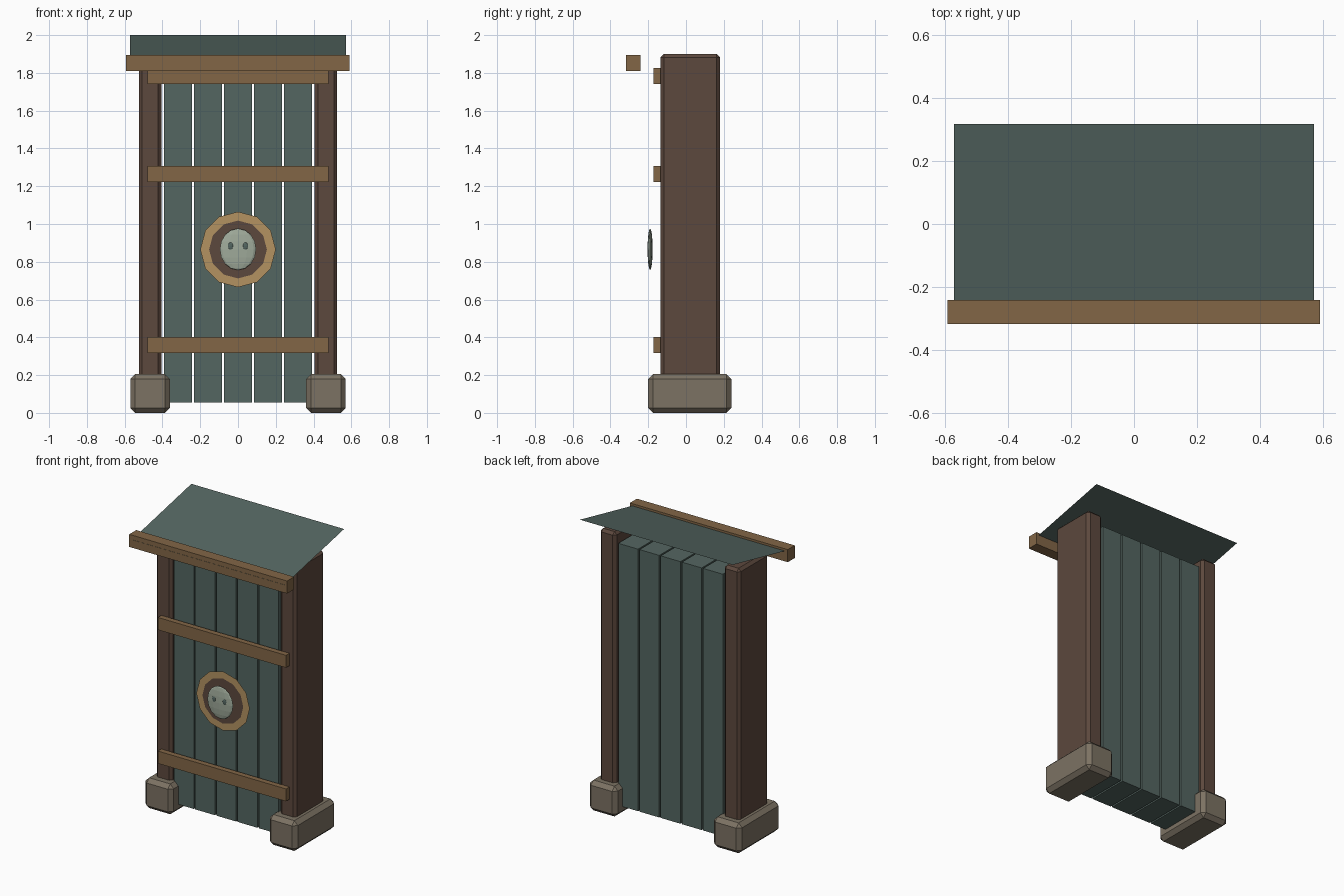
import bpy, bmesh, math
from mathutils import Matrix, Vector

if "Cube" in bpy.data.objects:
    bpy.data.objects.remove(bpy.data.objects["Cube"], do_unlink=True)


def material(name, *rgb):
    """Flat material from 0-255 display values, stored as linear."""
    lin = [((c / 255 + 0.055) / 1.055) ** 2.4 for c in rgb] + [1]
    m = bpy.data.materials.new(name)
    m.use_nodes = True
    m.diffuse_color = lin
    m.node_tree.nodes["Principled BSDF"].inputs["Base Color"].default_value = lin
    return m


teal = material("teal wood", 84, 102, 97)
brown = material("dark brown wood", 92, 72, 61)
tan = material("tan wood", 130, 102, 70)
gold = material("pale gold wood", 180, 146, 97)
stone = material("grey stone", 124, 114, 99)
pale = material("pale green bone", 160, 171, 155)


def finish(name, bm, mat):
    bmesh.ops.recalc_face_normals(bm, faces=bm.faces)
    mesh = bpy.data.meshes.new(name)
    bm.to_mesh(mesh)
    bm.free()
    mesh.materials.append(mat)
    ob = bpy.data.objects.new(name, mesh)
    bpy.context.collection.objects.link(ob)
    return ob


def box(name, lo, hi, mat, bevel=0):
    """Box between two corners with optional chamfered edges."""
    lo, hi = Vector(lo), Vector(hi)
    bm = bmesh.new()
    place = Matrix.Translation((lo + hi) / 2) @ Matrix.Diagonal((*(hi - lo), 1))
    bmesh.ops.create_cube(bm, size=1, matrix=place)
    if bevel:
        bmesh.ops.bevel(bm, geom=bm.edges[:], offset=bevel, segments=1,
                        affect='EDGES', clamp_overlap=True)
    return finish(name, bm, mat)


def ellipsoid(name, centre, radii, mat, segs, rings):
    bm = bmesh.new()
    place = Matrix.Translation(centre) @ Matrix.Diagonal((*radii, 1))
    bmesh.ops.create_uvsphere(bm, u_segments=segs, v_segments=rings,
                              radius=1, matrix=place)
    return finish(name, bm, mat)


def flat_ring(name, y, z, outer, inner, mat, sides=12):
    """Flat front-facing ring; a full disc when inner is zero."""
    bm = bmesh.new()

    def loop(r):
        angles = [math.tau * i / sides for i in range(sides)]
        return [bm.verts.new((r * math.sin(a), y, z + r * math.cos(a))) for a in angles]

    out = loop(outer)
    if inner:
        inn = loop(inner)
        for i in range(sides):
            j = (i + 1) % sides
            bm.faces.new((out[i], inn[i], inn[j], out[j]))
    else:
        bm.faces.new(out[::-1])
    mesh = bpy.data.meshes.new(name)
    bm.normal_update()
    for f in bm.faces:
        if f.normal.y > 0:
            f.normal_flip()
    bm.to_mesh(mesh)
    bm.free()
    mesh.materials.append(mat)
    bpy.context.collection.objects.link(bpy.data.objects.new(name, mesh))


# Side posts and their stone feet
for side, s in (("left", 1), ("right", -1)):
    for part, xs, ys, top, mat, bev in (
            ("post", (0.405, 0.525), (-0.135, 0.18), 1.9, brown, 0.018),
            ("foot", (0.36, 0.57), (-0.2, 0.24), 0.205, stone, 0.026)):
        x0, x1 = sorted(s * x for x in xs)
        base = 0.002 if part == "post" else 0
        box(f"{side}_{part}", (x0, ys[0], base), (x1, ys[1], top), mat, bev)

# Door planks with open gaps
for i in range(5):
    x = (i - 2) * 0.159
    box(f"plank_{i + 1}", (x - 0.074, -0.125, 0.055), (x + 0.074, 0.165, 1.83), teal)

# Cross battens
for name, z in (("lower", 0.36), ("middle", 1.265), ("upper", 1.783)):
    box(f"{name}_batten", (-0.48, -0.172, z - 0.042), (0.48, -0.135, z + 0.042), tan)

# Roof sheet, rising to the back, and its front beam
bm = bmesh.new()
bmesh.ops.create_grid(bm, x_segments=1, y_segments=1, size=1)
for v in bm.verts:
    v.co = (v.co.x * 0.572, v.co.y * 0.318, 1.932 + v.co.y * 0.068)
finish("roof_sheet", bm, teal)
box("roof_beam", (-0.593, -0.317, 1.81), (0.59, -0.242, 1.895), tan)

# Round emblem: ring, backing disc, mask and eyes
flat_ring("emblem_ring", -0.16, 0.865, 0.2, 0.15, gold)
flat_ring("emblem_disc", -0.162, 0.865, 0.153, 0, brown)
ellipsoid("mask", (0, -0.19, 0.866), (0.096, 0.0135, 0.11), pale, 12, 8)
for side, s in (("left", 1), ("right", -1)):
    ellipsoid(f"{side}_eye", (s * 0.039, -0.2, 0.883), (0.015, 0.005, 0.02), teal, 8, 6)
